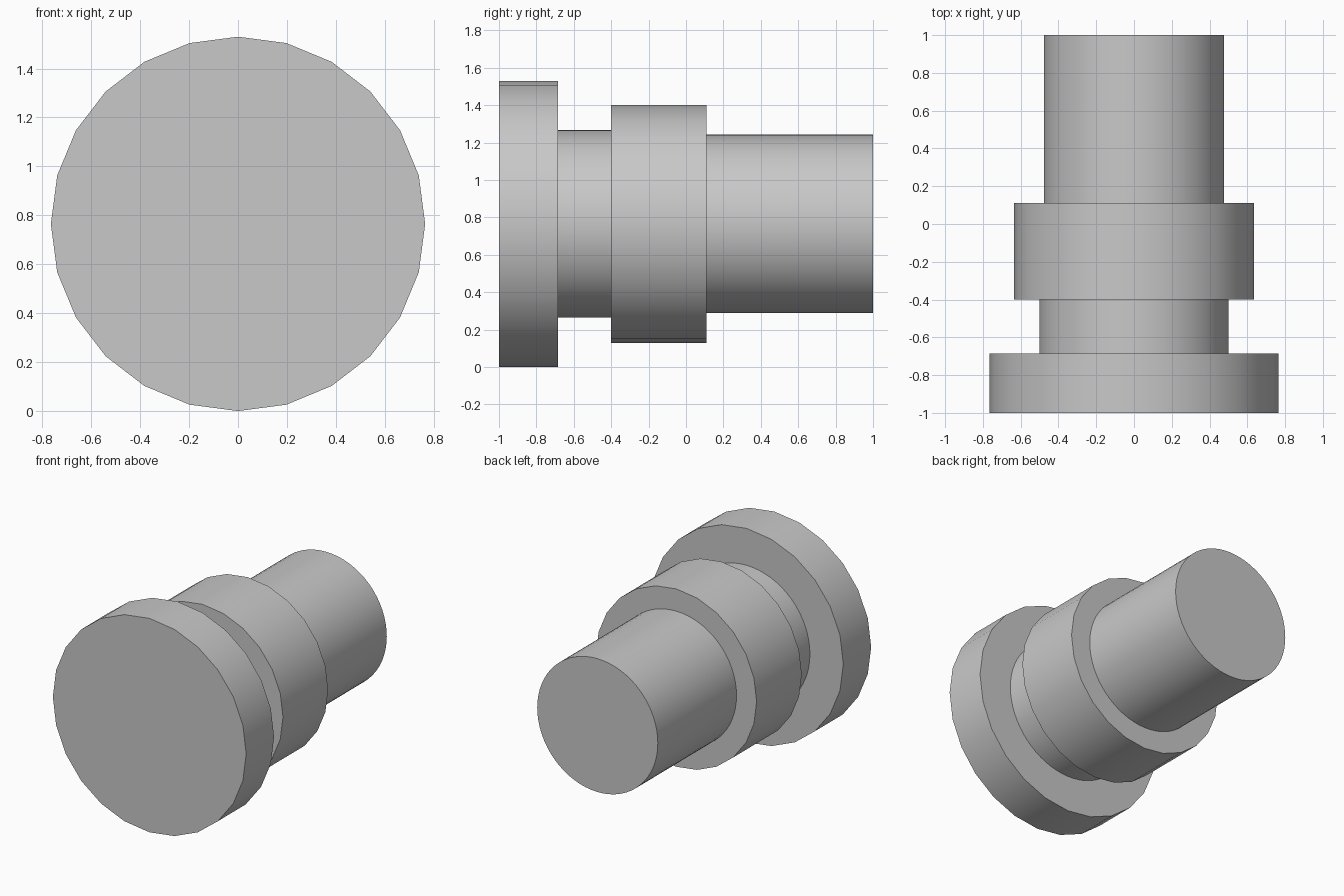
import bpy
import math

cube = bpy.data.objects.get("Cube")
if cube:
    bpy.data.objects.remove(cube, do_unlink=True)

grey = bpy.data.materials.new("plain grey")
grey.use_nodes = True
colour = (0.58, 0.58, 0.58, 1)
grey.diffuse_color = colour
grey.node_tree.nodes["Principled BSDF"].inputs["Base Color"].default_value = colour

AXIS_Z = 0.765


def turned_section(name, radius, y_front, y_back, sides):
    """Capped cylinder lying along y on the shared axis."""
    bpy.ops.mesh.primitive_cylinder_add(
        vertices=sides, radius=radius, depth=y_back - y_front,
        location=(0, (y_front + y_back) / 2, AXIS_Z),
        rotation=(math.pi / 2, 0, 0))
    part = bpy.context.object
    part.name = name
    part.data.materials.append(grey)
    bpy.ops.object.shade_smooth_by_angle(angle=math.radians(30))
    return part


# Faceted head and collar, with round neck and shaft between and behind
turned_section("head_disc", 0.765, -1.0, -0.685, 24)
turned_section("neck", 0.501, -0.685, -0.4, 64)
turned_section("collar", 0.636, -0.4, 0.11, 24)
turned_section("shaft", 0.477, 0.11, 1.0, 64)
